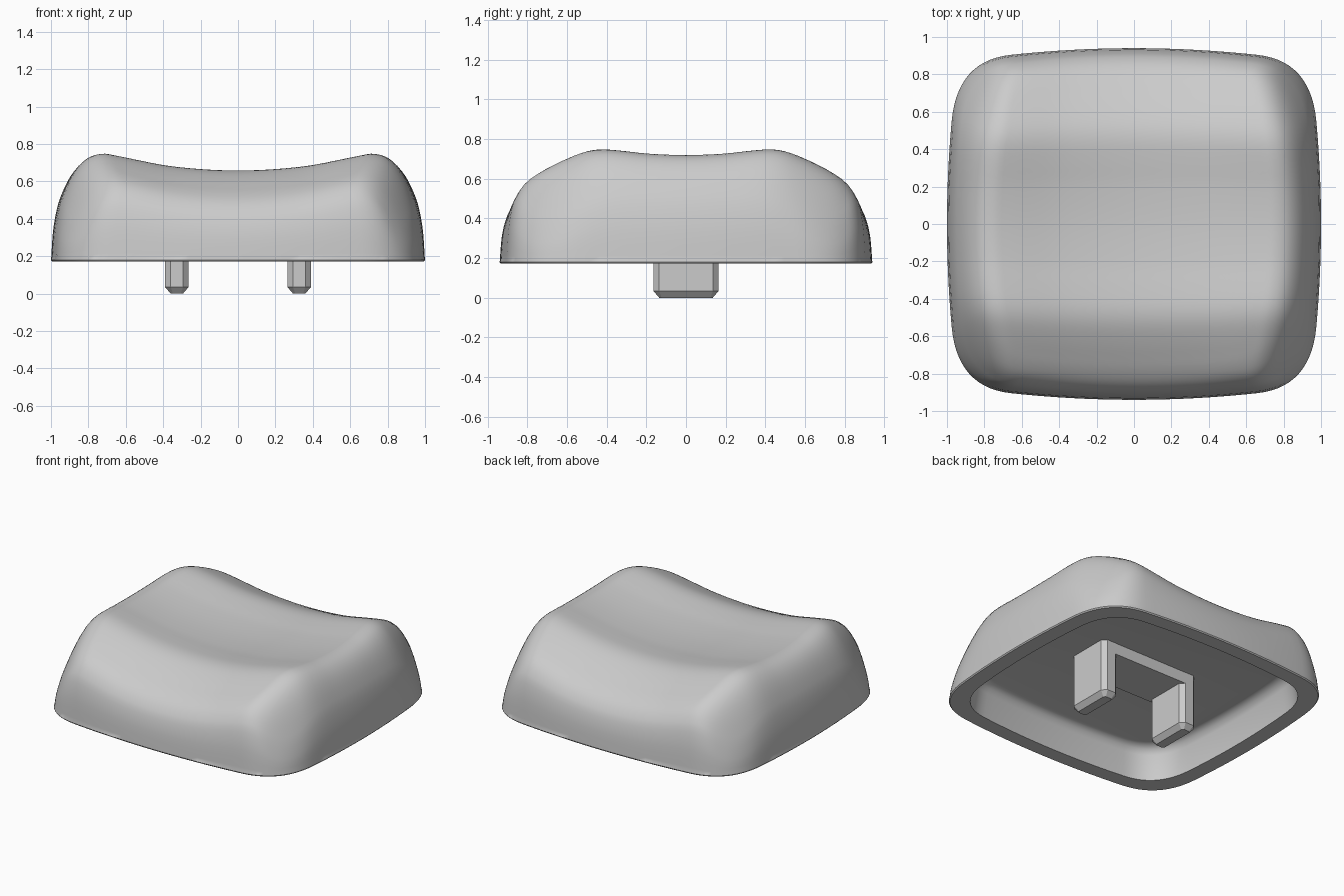
import bpy, bmesh, math

if "Cube" in bpy.data.objects:
    bpy.data.objects.remove(bpy.data.objects["Cube"])

grey = bpy.data.materials.new("light_grey")
grey.diffuse_color = (0.6, 0.6, 0.6, 1)
grey.use_nodes = True
grey.node_tree.nodes["Principled BSDF"].inputs["Base Color"].default_value = grey.diffuse_color

RIM, CEILING = 0.172, 0.405


def curve(pts, v):
    """Smooth cubic interpolation through (position, value) pairs."""
    def slope(i):
        a, b = pts[max(i - 1, 0)], pts[min(i + 1, len(pts) - 1)]
        return (b[1] - a[1]) / (b[0] - a[0])
    v = min(max(v, pts[0][0]), pts[-1][0])
    i = next(k for k in range(len(pts) - 1) if v <= pts[k + 1][0])
    (x0, y0), (x1, y1) = pts[i], pts[i + 1]
    h = x1 - x0
    t = (v - x0) / h
    m0 = 0 if i == 0 else slope(i)
    m1 = slope(i + 1)
    return ((2*t**3 - 3*t*t + 1) * y0 + (t**3 - 2*t*t + t) * h * m0
            + (3*t*t - 2*t**3) * y1 + (t**3 - t*t) * h * m1)


# Top height along y, dish along x, and the rounding down to the rim
ALONG_Y = [(0, .72), (.2, .727), (.35, .742), (.45, .748), (.53, .737), (.625, .702),
           (.73, .652), (.83, .597), (.9, .55), (1, .46)]
DISH_X = [(0, -.09), (.35, -.068), (.67, -.007), (.72, 0), (.78, -.015),
          (.83, -.05), (.88, -.11), (.95, -.22), (1, -.31)]
WALL = [(0, 1), (.75, 1), (.84, 1), (.9, .975), (.94, .905), (.968, .78), (.99, .47), (1, 0)]


def height(x, y, s):
    u = abs(x) * min(.96 + .04 * (y / .43) ** 2, 1.1)
    v = abs(y) * (1 + .05 * (x / .7) ** 2)
    top = curve(ALONG_Y, v) + curve(DISH_X, u)
    return RIM + (top - RIM) * curve(WALL, s)


def outline():
    """Bulged square with rounded corners, counter-clockwise."""
    q = [(1 - .03 * (.55 * i / 6) ** 2, .55 * i / 10) for i in range(11)]
    q = [(1 - .03 * (y / .6) ** 2, y) for _, y in q]
    for i in range(1, 14):
        t = i / 14
        a, b, c = (1 - t) ** 2, 2 * t * (1 - t), t * t
        q.append((a * .975 + b * .945 + c * .66, a * .55 + b * .8735 + c * .9044))
    q += [(.66 * i / 10, .94 - .0356 * (i / 10) ** 2) for i in range(10, -1, -1)]
    half = q + [(-x, y) for x, y in q[-2::-1]]
    return half + [(x, -y) for x, y in half[-2:0:-1]]


def finish(name, bm, angle=None):
    bmesh.ops.recalc_face_normals(bm, faces=bm.faces)
    me = bpy.data.meshes.new(name)
    bm.to_mesh(me)
    bm.free()
    me.materials.append(grey)
    ob = bpy.data.objects.new(name, me)
    bpy.context.collection.objects.link(ob)
    if angle:
        bpy.ops.object.select_all(action='DESELECT')
        ob.select_set(True)
        bpy.context.view_layer.objects.active = ob
        bpy.ops.object.shade_smooth_by_angle(angle=math.radians(angle))


def loft(bm, rings):
    """Skin closed rings of points and return their vertices."""
    rings = [[bm.verts.new(p) for p in r] for r in rings]
    n = len(rings[0])
    for a, b in zip(rings, rings[1:]):
        for i in range(n):
            j = (i + 1) % n
            bm.faces.new((a[i], a[j], b[j], b[i]))
    bm.faces.new(rings[0])
    return rings


# Cap shell: ceiling, fillet, inner wall, rim, then outer surface up to the crown
base = outline()
N = 44
rings = [[(x * s, y * s, z) for x, y in base]
         for s, z in ((.80, CEILING), (.825, CEILING - .005), (.85, CEILING - .025),
                      (.866, CEILING - .06), (.885, RIM), (.994, RIM))]
for k in range(N, 0, -1):
    s = math.sin(math.pi / 2 * k / N)
    rings.append([(x * s, y * s, max(height(x * s, y * s, s), RIM + .008)) for x, y in base])
bm = bmesh.new()
top = loft(bm, rings)[-1]
crown = bm.verts.new((0, 0, height(0, 0, 0)))
for i in range(len(top)):
    bm.faces.new((top[i], top[(i + 1) % len(top)], crown))
finish("cap_shell", bm, 40)


def octagon(cx, hx, hy, c, z):
    pts = [(hx, hy - c), (hx - c, hy), (c - hx, hy), (-hx, hy - c)]
    pts += [(-x, -y) for x, y in pts]
    return [(cx + x, y, z) for x, y in pts]


def post(name, rings):
    bm = bmesh.new()
    bm.faces.new(loft(bm, rings)[-1])
    finish(name, bm)


# Two mounting prongs with chamfered sides and tips
for side, name in ((-1, "left_prong"), (1, "right_prong")):
    cx = side * .327
    post(name, [octagon(cx, .033, .135, .012, 0), octagon(cx, .063, .165, .03, .035),
                octagon(cx, .063, .165, .03, CEILING + .01)])

# Raised plate joining the prongs under the ceiling
post("prong_bridge", [octagon(0, .389, .164, .03, z) for z in (.325, CEILING + .01)])
